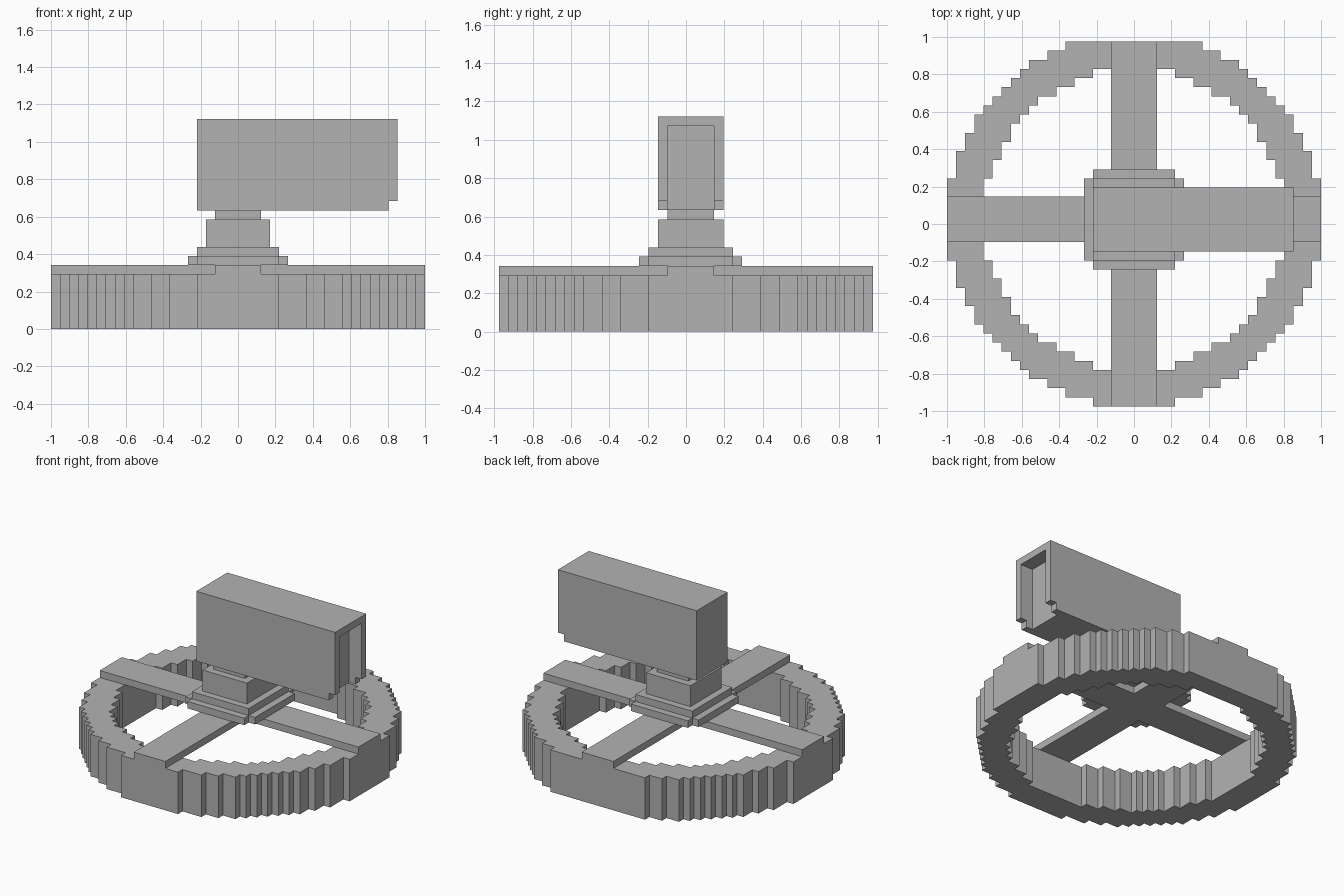
import bpy
import bmesh

UNIT = 2 / 41          # edge of one block
SHIFT_Y = 0.5          # the wheel lacks its last back row, so re-centre it

cube = bpy.data.objects.get("Cube")
if cube:
    bpy.data.objects.remove(cube, do_unlink=True)

grey = bpy.data.materials.new("plain_grey")
grey.use_nodes = True
grey.diffuse_color = (0.45, 0.45, 0.45, 1)
grey.node_tree.nodes["Principled BSDF"].inputs["Base Color"].default_value = (0.45, 0.45, 0.45, 1)


def finish(name, bm):
    """Scale from block units and link the part."""
    bmesh.ops.recalc_face_normals(bm, faces=bm.faces)
    for v in bm.verts:
        v.co.y += SHIFT_Y
        v.co *= UNIT
    mesh = bpy.data.meshes.new(name)
    bm.to_mesh(mesh)
    bm.free()
    mesh.materials.append(grey)
    obj = bpy.data.objects.new(name, mesh)
    bpy.context.collection.objects.link(obj)
    return obj


def extrude(bm, offset):
    """Thicken every face of a flat sheet by an offset."""
    made = bmesh.ops.extrude_face_region(bm, geom=bm.faces[:], use_keep_orig=True)
    verts = [e for e in made["geom"] if isinstance(e, bmesh.types.BMVert)]
    bmesh.ops.translate(bm, verts=verts, vec=offset)


def layer(name, low, high, rule):
    """Blocky slab made of every grid cell that meets the rule."""
    bm = bmesh.new()
    for x in range(-20, 21):
        for y in range(-20, 20):
            if rule(x, y):
                corners = [(-.5, -.5), (.5, -.5), (.5, .5), (-.5, .5)]
                bm.faces.new([bm.verts.new((x + a, y + b, low)) for a, b in corners])
    bmesh.ops.remove_doubles(bm, verts=bm.verts, dist=0.01)
    extrude(bm, (0, 0, high - low))
    return finish(name, bm)


def box(name, half, low, high):
    """Square block centred on the hub."""
    bm = bmesh.new()
    bmesh.ops.create_cube(bm, size=1)
    for v in bm.verts:
        v.co.x *= 2 * half
        v.co.y *= 2 * half
        v.co.z = high if v.co.z > 0 else low
    return finish(name, bm)


def slab(name, profile, y0, y1):
    """Side profile in x and z, extruded across y."""
    bm = bmesh.new()
    bm.faces.new([bm.verts.new((x, y0, z)) for x, z in profile])
    extrude(bm, (0, y1 - y0, 0))
    return finish(name, bm)


# Stepped ring and the cross lying on it
layer("base_ring", 0, 6, lambda x, y: 16.5 ** 2 < x * x + y * y <= 20.5 ** 2)
layer("cross_spokes", 6, 7, lambda x, y: min(abs(x), abs(y)) <= 2)

# Hub tiers, the lowest with notched corners
layer("hub_plate", 7, 8,
      lambda x, y: max(abs(x), abs(y)) <= 5 and min(abs(x), abs(y)) <= 4)
box("hub_step", 4.5, 8, 9)
box("hub_block", 3.5, 9, 12)
box("hub_neck", 2.5, 12, 13)

# Housing with a slot in its end, open at the bottom
core = [(-4.5, 13), (15.5, 13), (15.5, 22), (17.5, 22), (17.5, 23), (-4.5, 23)]
cheek = [(-4.5, 13), (16.5, 13), (16.5, 14), (17.5, 14), (17.5, 23), (-4.5, 23)]
slab("housing_core", core, -2.5, 2.5)
slab("housing_right_cheek", cheek, -3.5, -2.5)
slab("housing_left_cheek", cheek, 2.5, 3.5)
